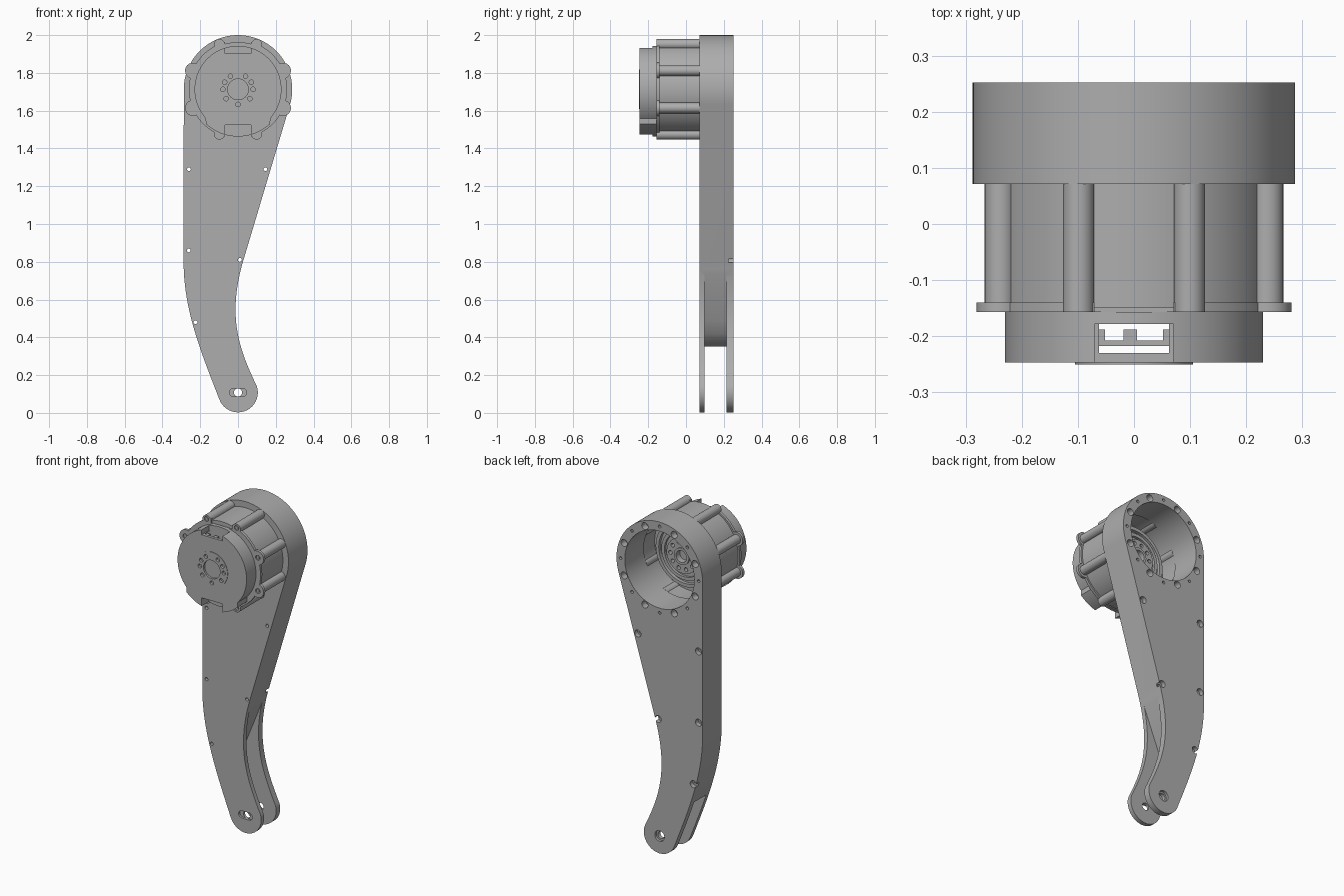
import bpy, bmesh
from math import sin, cos, radians, tau
from mathutils import Vector
from mathutils.geometry import interpolate_bezier

cube = bpy.data.objects.get("Cube")
if cube:
    bpy.data.objects.remove(cube)

grey = bpy.data.materials.new("machined grey")
grey.use_nodes = True
COLOUR = (0.42, 0.42, 0.42, 1)
grey.diffuse_color = COLOUR
grey.node_tree.nodes["Principled BSDF"].inputs["Base Color"].default_value = COLOUR

HUB = 1.713      # height of the motor axis
PIN = 0.108      # height of the fork pin


def finish(name, bm):
    bmesh.ops.recalc_face_normals(bm, faces=bm.faces)
    mesh = bpy.data.meshes.new(name)
    bm.to_mesh(mesh)
    bm.free()
    mesh.materials.append(grey)
    ob = bpy.data.objects.new(name, mesh)
    bpy.context.collection.objects.link(ob)
    return ob


def prism(name, points, y0, y1):
    """Extrude an x-z outline along y."""
    bm = bmesh.new()
    face = bm.faces.new([bm.verts.new((x, y0, z)) for x, z in points])
    ext = bmesh.ops.extrude_face_region(bm, geom=[face])
    verts = [g for g in ext["geom"] if isinstance(g, bmesh.types.BMVert)]
    bmesh.ops.translate(bm, verts=verts, vec=(0, y1 - y0, 0))
    return finish(name, bm)


def arc(x, z, r, a0, a1, n):
    return [(x + r * cos(radians(a0 + (a1 - a0) * i / n)),
             z + r * sin(radians(a0 + (a1 - a0) * i / n))) for i in range(n + 1)]


def disc(name, x, z, r, y0, y1, n=24):
    return prism(name, arc(x, z, r, 0, 360, n)[:-1], y0, y1)


def block(name, x0, x1, z0, z1, y0, y1):
    return prism(name, [(x0, z0), (x1, z0), (x1, z1), (x0, z1)], y0, y1)


def lathe(name, profile):
    """Spin a closed (radius, y) loop about the motor axis."""
    bm = bmesh.new()
    verts = [bm.verts.new((r, y, HUB)) for r, y in profile]
    edges = [bm.edges.new((verts[i - 1], verts[i])) for i in range(len(verts))]
    bmesh.ops.spin(bm, geom=verts + edges, cent=(0, 0, HUB), axis=(0, 1, 0),
                   angle=tau, steps=96, use_duplicate=False)
    bmesh.ops.remove_doubles(bm, verts=bm.verts, dist=0.0001)
    return finish(name, bm)


def select(ob):
    bpy.ops.object.select_all(action="DESELECT")
    ob.select_set(True)
    bpy.context.view_layer.objects.active = ob


def combine(ob, others, operation="DIFFERENCE"):
    for other in others:
        mod = ob.modifiers.new("combine", "BOOLEAN")
        mod.operation, mod.solver, mod.object = operation, "EXACT", other
        select(ob)
        bpy.ops.object.modifier_apply(modifier=mod.name)
        bpy.data.objects.remove(other)


def curve(a, b, c, d):
    pts = [Vector((x, z, 0)) for x, z in (a, b, c, d)]
    return [(p.x, p.y) for p in interpolate_bezier(*pts, 24)]


def around(r, angles):
    return [(r * cos(radians(a)), HUB + r * sin(radians(a))) for a in angles]


eighths = [22.5 + 45 * i for i in range(8)]

# Leg: round head, tapering shank, curved fork end
outline = arc(0, HUB, 0.287, -16, 180, 72)
outline += curve((-0.288, 0.8), (-0.288, 0.55), (-0.2, 0.33), (-0.1, 0.075))
outline += arc(0, PIN, 0.105, 198, 378, 32)[1:]
outline += curve((0.1, 0.14), (0.01, 0.33), (-0.06, 0.5), (0.026, 0.8))[1:]
leg = prism("leg", outline, 0.071, 0.252)

# Fork slot, motor bore and bolt holes
slot = [(0.05, 0.835), (-0.09, 0.49), (-0.125, 0.42), (-0.16, 0.38), (-0.25, 0.32),
        (-0.4, -0.1), (0.4, -0.1), (0.4, 0.835)]
cuts = [prism("slot", slot, 0.098, 0.214),
        disc("bore", 0, HUB, 0.232, 0, 0.3, 96),
        disc("pin_hole", 0, PIN, 0.022, 0, 0.3),
        disc("pin_seat", 0, PIN, 0.032, 0.237, 0.3),
        prism("pin_flat", arc(0.024, PIN, 0.022, -90, 90, 8)
              + arc(-0.024, PIN, 0.022, 90, 270, 8), 0, 0.084)]
for x, z in [(-0.26, 1.29), (0.145, 1.29), (-0.26, 0.86), (0.01, 0.81), (-0.225, 0.48)]:
    cuts.append(disc("bolt_hole", x, z, 0.01, 0, 0.3, 16))
    cuts.append(disc("bolt_seat", x, z, 0.021, 0.225, 0.3, 20))
for x, z in around(0.256, eighths):
    cuts.append(disc("head_seat", x, z, 0.021, 0.21, 0.3, 20))
for x, z in around(0.26, [45 * i for i in range(8)]):
    cuts.append(disc("dowel_hole", x, z, 0.009, 0.22, 0.3, 12))
combine(leg, cuts)

# Motor housing with stepped cavity open to the back
housing = lathe("motor_housing", [
    (0.25, 0.074), (0.25, -0.15), (0.02, -0.15), (0.02, 0.0), (0.035, 0.0), (0.035, 0.045),
    (0.05, 0.045), (0.05, 0.035), (0.105, 0.035), (0.105, 0.005), (0.13, 0.005),
    (0.13, 0.02), (0.15, 0.02), (0.15, -0.01), (0.175, -0.01), (0.175, 0.01),
    (0.195, 0.01), (0.195, -0.04), (0.237, -0.04), (0.237, 0.074)])
hub_plug = disc("hub_plug", 0, HUB, 0.034, -0.15, 0.01, 32)
combine(housing, [disc("hub_hole", x, z, 0.012, 0.0, 0.1, 12)
                  for x, z in around(0.08, range(0, 360, 36))])
bosses = [disc("housing_boss", x, z, 0.028, -0.15, 0.072) for x, z in around(0.258, eighths)]

# Front flange with screw ears
flange = disc("flange", 0, HUB, 0.26, -0.157, -0.14, 96)
combine(flange, [disc("ear", x, z, 0.042 if abs(x) > 0.2 else 0.028, -0.157, -0.14)
                 for x, z in around(0.258, eighths)], "UNION")
combine(flange, [block("flange_notch", -0.07, 0.07, HUB + s * 0.255 - 0.03,
                       HUB + s * 0.255 + 0.03, -0.2, -0.1) for s in (-1, 1)])
for x, z in around(0.262, eighths):
    combine(flange, [disc("screw_hole", x, z, 0.015, -0.2, -0.147, 16)])
    bosses.append(disc("screw", x, z, 0.009, -0.156, -0.145, 12))

# Motor cap: wider below, hollow, notched top and bottom
cap = prism("motor_cap", arc(0, HUB, 0.23, -42, 222, 80) + arc(0, HUB, 0.25, 227, 313, 32),
            -0.247, -0.157)
cuts = [disc("hollow", 0, HUB, 0.2, -0.23, -0.178, 64)]
for s in (-1, 1):
    z0, z1 = sorted((HUB + s * 0.19, HUB + s * 0.3))
    cuts.append(block("cap_notch", -0.07, 0.07, z0, z1, -0.3, -0.178))
cuts.append(disc("centre_recess", 0, HUB, 0.055, -0.3, -0.238, 48))
hole_spots = around(0.08, [0, 28, 60, 120, 152, 180, 218, 270, 322])
cuts += [disc("face_hole", x, z, 0.012, -0.3, -0.235, 16) for x, z in hole_spots]
combine(cap, cuts)

# Thin raised face ring
ring = lathe("face_ring", [(0.055, -0.246), (0.055, -0.25), (0.105, -0.25), (0.105, -0.246)])
combine(ring, [disc("ring_hole", x, z, 0.012, -0.3, -0.2, 16) for x, z in hole_spots])

# Connector strip inside the upper notch
plugs = [block("connector_strip", -0.07, 0.07, 1.86, 1.89, -0.217, -0.208)]
for x in (-0.064, -0.007, 0.064):
    plugs.append(block("connector_tab", x - 0.012, x + 0.012, 1.86, 1.89, -0.209, -0.188))

for ob in [leg, housing, hub_plug, flange, cap, ring] + bosses:
    select(ob)
    bpy.ops.object.shade_smooth_by_angle(angle=radians(30))
